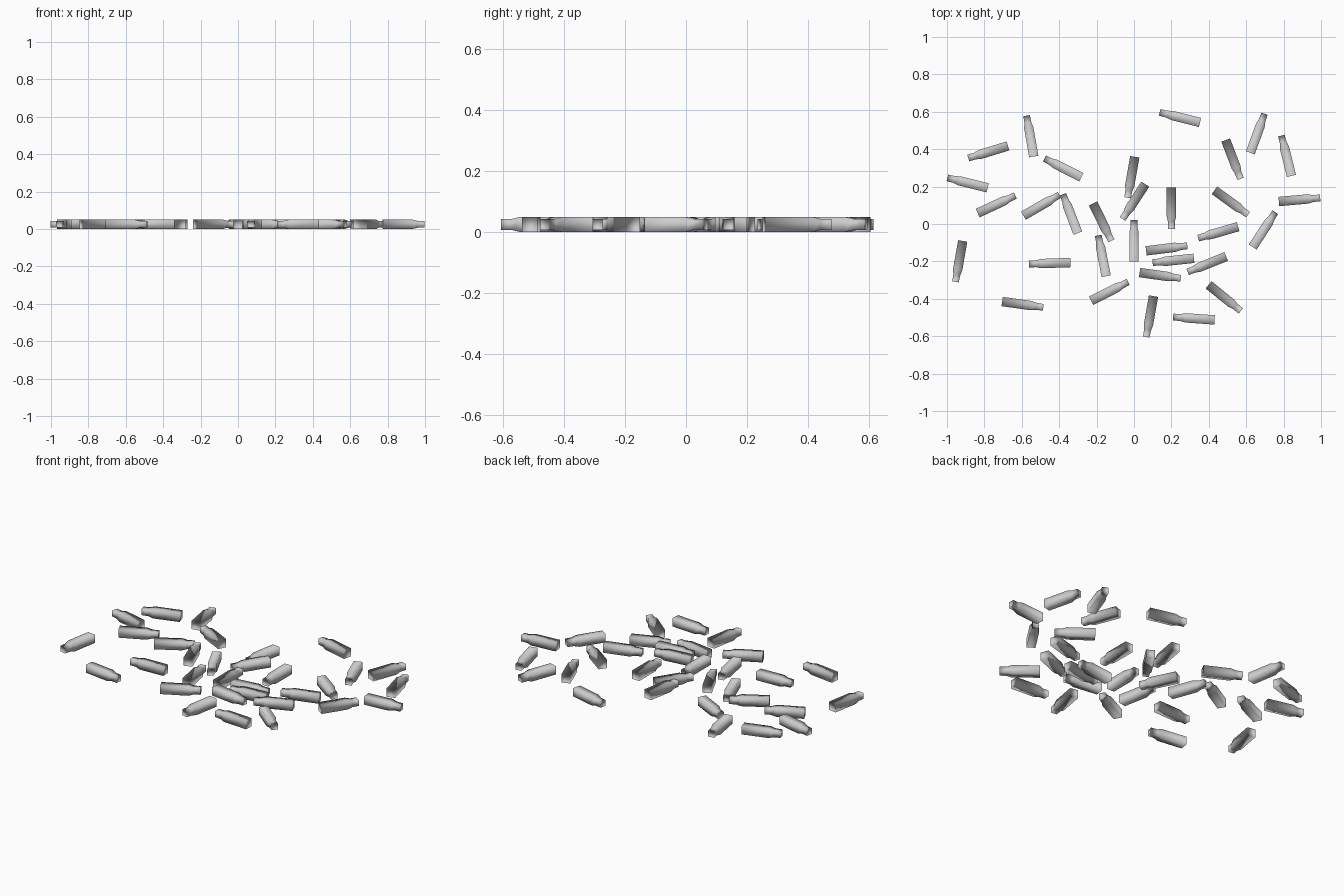
import bpy, math

L, W = 0.222, 0.05          # casing length and thickness

# square cross-sections along the casing: (position along length, half width)
PROFILE = [(-L/2, W/2), (0.2*L, W/2), (0.33*L, 0.37*W), (L/2, 0.36*W)]


def casing_mesh():
    verts, faces = [], []
    for x, r in PROFILE:
        for a, b in ((-1, -1), (1, -1), (1, 1), (-1, 1)):
            verts.append((x, a*r, b*r))
    n = len(PROFILE)
    for i in range(n - 1):
        for j in range(4):
            k = (j + 1) % 4
            faces.append((4*i + j, 4*i + k, 4*i + 4 + k, 4*i + 4 + j)[::-1])
    faces.append((0, 1, 2, 3)[::-1])
    faces.append(tuple(range(4*n - 4, 4*n)))
    me = bpy.data.meshes.new("casing")
    me.from_pydata(verts, [], faces)
    for p in me.polygons:
        p.use_smooth = len(p.vertices) == 4
    me.flip_normals() if me.polygons[0].normal.y > 0 else None
    me.update()
    return me


# scattered casings: centre x, centre y, heading in degrees of the narrow neck
SPOTS = [
    (-0.78, 0.385, 197), (-0.555, 0.47, 100), (-0.38, 0.30, 153),
    (-0.89, 0.22, 166), (-0.735, 0.105, 25), (-0.495, 0.10, 30),
    (-0.34, 0.055, 111), (-0.17, 0.01, -64), (0.00, 0.12, 237),
    (-0.015, 0.25, 260), (0.20, 0.085, 270), (-0.17, -0.17, 101),
    (0.00, -0.09, 90), (-0.13, -0.36, 27), (-0.45, -0.21, 182),
    (-0.595, -0.43, -8), (-0.935, -0.20, 260), (0.245, 0.57, 166),
    (0.53, 0.345, 291), (0.66, 0.485, 70), (0.815, 0.365, 104),
    (0.885, 0.13, 5), (0.52, 0.115, -36), (0.695, -0.03, 57),
    (0.45, -0.045, 196), (0.175, -0.13, 7), (0.21, -0.195, 186),
    (0.39, -0.215, 202), (0.14, -0.275, -8), (0.485, -0.395, -39),
    (0.085, -0.495, 260), (0.32, -0.505, 176),
]

mesh = casing_mesh()
for i, (x, y, deg) in enumerate(SPOTS):
    ob = bpy.data.objects.new(f"casing_{i + 1:02d}", mesh)
    bpy.context.collection.objects.link(ob)
    ob.location = (x, y, W/2)
    ob.rotation_euler = (0, 0, math.radians(deg))
